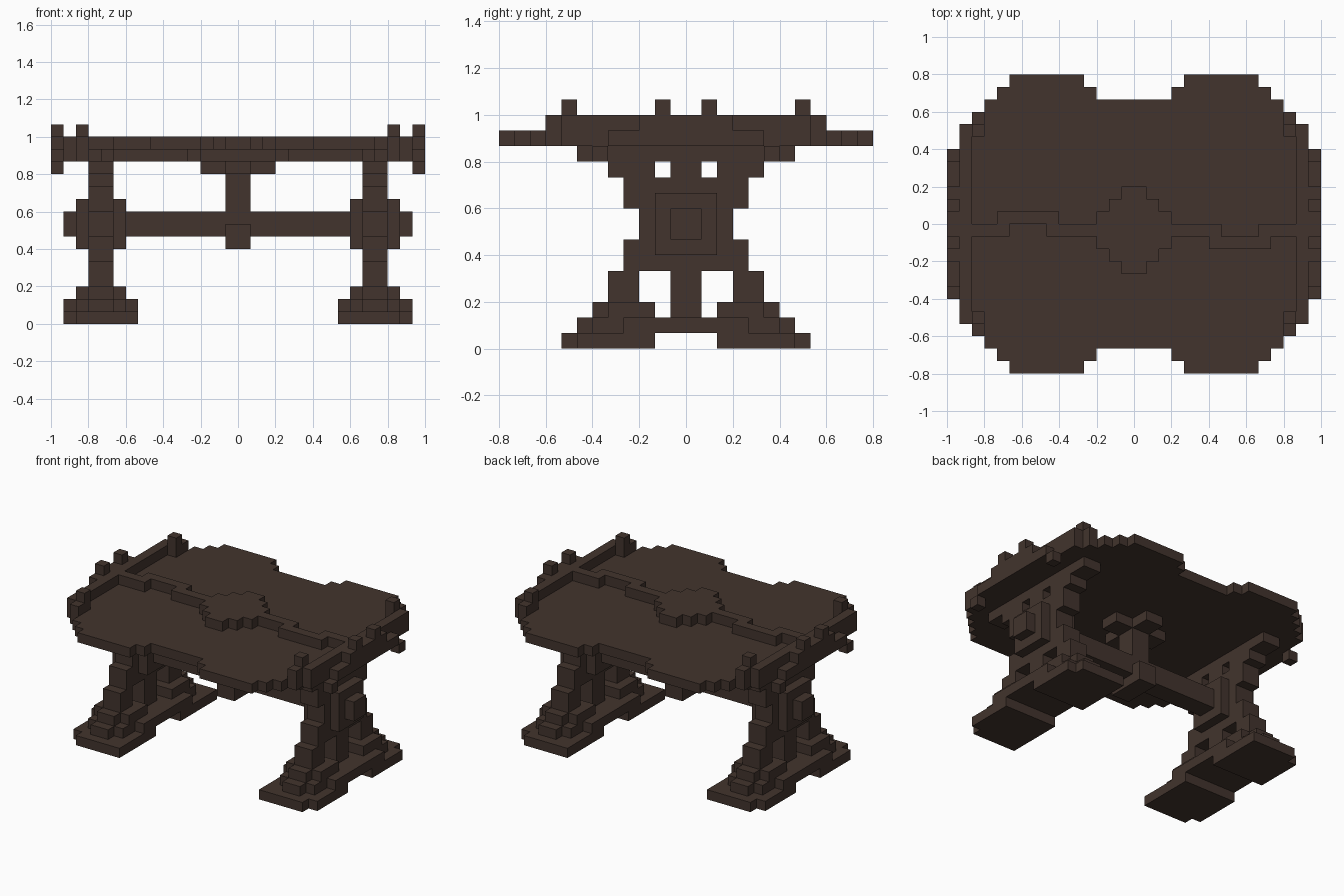
import bpy, bmesh
from mathutils import Vector

if "Cube" in bpy.data.objects:
    bpy.data.objects.remove(bpy.data.objects["Cube"])

U = 1 / 15  # one block

wood = bpy.data.materials.new("dark brown wood")
wood.diffuse_color = (0.0545, 0.0343, 0.0262, 1)
wood.use_nodes = True
wood.node_tree.nodes["Principled BSDF"].inputs["Base Color"].default_value = wood.diffuse_color


def part(name, boxes):
    """One object from blocks given as (x0, x1, y0, y1, z0, z1) in block units."""
    bm = bmesh.new()
    for x0, x1, y0, y1, z0, z1 in boxes:
        verts = bmesh.ops.create_cube(bm, size=1)["verts"]
        for v in verts:
            v.co = Vector((x1 if v.co.x > 0 else x0,
                           y1 if v.co.y > 0 else y0,
                           z1 if v.co.z > 0 else z0)) * U
    mesh = bpy.data.meshes.new(name)
    bm.to_mesh(mesh)
    bm.free()
    mesh.materials.append(wood)
    obj = bpy.data.objects.new(name, mesh)
    bpy.context.collection.objects.link(obj)
    return obj


def mirror_x(boxes):
    return boxes + [(-b[1], -b[0], *b[2:]) for b in boxes]


def mirror_y(boxes):
    return boxes + [(b[0], b[1], -b[3], -b[2], b[4], b[5]) for b in boxes]


# Table top: columns of different depth make the lobed outline
columns = [(3, 4, 11), (4, 10, 12), (10, 11, 11), (11, 12, 10),
           (12, 13, 9), (13, 14, 8), (14, 15, 5)]
part("table_top", [(-3, 3, -10, 10, 13, 14)] +
     mirror_x([(a, b, -y, y, 13, 14) for a, b, y in columns]))

# Winding ridge and round medallion, turned half round about y = -0.5
ridge = [(-13, -10, -1, 0), (-11, -6, 0, 1), (-7, -3, -1, 0)]
ridge += [(-b, -a, -1 - d, -1 - c) for a, b, c, d in ridge]
part("centre_ridge", [(*r, 14, 15) for r in ridge])
part("medallion", [(-3, 3, -2, 1, 14, 15), (-2, 2, 1, 2, 14, 15), (-1, 1, 2, 3, 14, 15),
                   (-2, 2, -3, -2, 14, 15), (-1, 1, -4, -3, 14, 15)])

# Raised end rails with small posts and hanging corner blocks
part("end_rails", mirror_x([(13, 14, -6, 6, 14, 15), (14, 15, -3, 3, 14, 15)] +
                           mirror_y([(13, 14, 6, 8, 14, 15), (12, 13, 7, 9, 14, 15)])))
part("rail_posts", mirror_x(mirror_y([(14, 15, 1, 2, 15, 16), (12, 13, 7, 8, 14, 16)])))
part("corner_drops", mirror_x(mirror_y([(14, 15, 5, 6, 12, 13)])))

# Curved legs: (y inner, y outer, z bottom, z top) on each side
leg = [(0, 7, 12, 13), (2, 5, 11, 12), (0, 1, 11, 12), (0, 4, 9, 11), (0, 3, 7, 9),
       (0, 4, 5, 7), (3, 5, 3, 5), (0, 1, 2, 5), (2, 6, 2, 3)]
part("legs", mirror_x(mirror_y([(10, 12, *s) for s in leg])))

# Stepped feet joined by a low bar
feet = [(8, 13, 2, 8, 0, 1), (13, 14, 2, 7, 0, 1), (8, 14, 0, 4, 1, 2),
        (9, 13, 4, 6, 1, 2), (10, 12, 6, 7, 1, 2), (9, 10, 2, 5, 2, 3),
        (12, 13, 2, 5, 2, 3)]
part("feet", mirror_x(mirror_y(feet)))

# Bosses where the stretcher passes through the legs
part("leg_bosses", mirror_x([(9, 13, -2, 2, 6, 10), (13, 14, -1, 1, 7, 9)]))

# Stretcher, middle post and its bracket under the top
part("stretcher", [(-9, 9, -1, 1, 7, 9)])
part("middle_post", [(-1, 1, -1, 1, 8, 13), (-1, 1, -2, 2, 6, 8)])
part("post_bracket", [(-3, 3, -1, 1, 12, 13), (-1, 1, -3, 3, 12, 13)])
